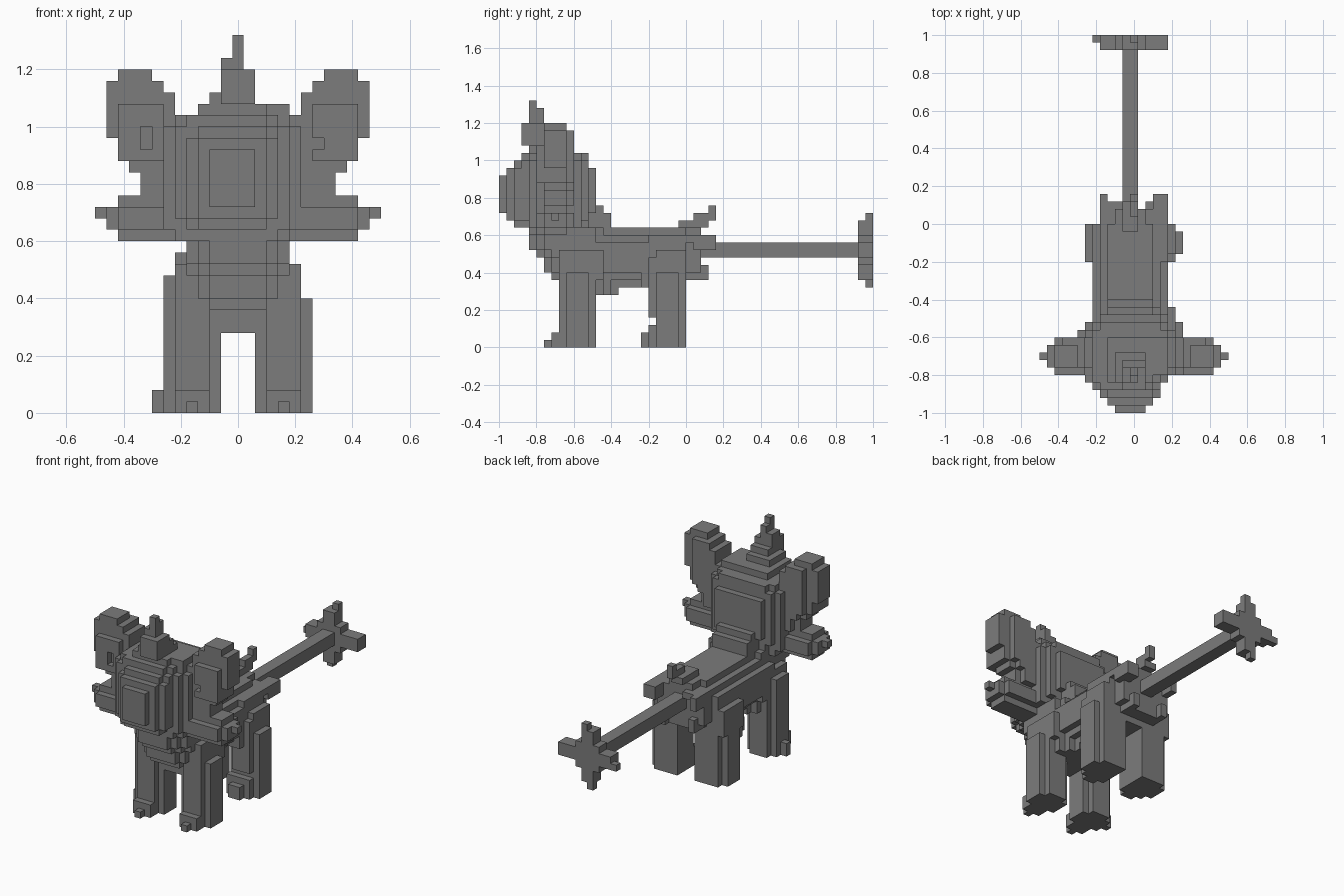
import bpy
import bmesh
from mathutils import Vector

S = 0.04                       # block size
taken = {}                     # cell -> part name, so parts never overlap

if "Cube" in bpy.data.objects:
    bpy.data.objects.remove(bpy.data.objects["Cube"])

grey = bpy.data.materials.new("stone_grey")
grey.use_nodes = True
colour = (0.2, 0.2, 0.2, 1)
grey.diffuse_color = colour
grey.node_tree.nodes["Principled BSDF"].inputs["Base Color"].default_value = colour


def index_range(lo, hi, offset):
    return range(round((lo + offset) / S), round((hi + offset) / S))


def span(x, y, z):
    """Cells inside a box, with their position in the box from -1 to 1."""
    ranges = [index_range(*x, 0.5), index_range(*y, 1), index_range(*z, 0)]
    unit = lambda i, r: (2 * (i - r.start) + 1) / len(r) - 1
    for i in ranges[0]:
        for j in ranges[1]:
            for k in ranges[2]:
                yield (i, j, k), [unit(c, r) for c, r in zip((i, j, k), ranges)]


def fill(part, x, y, z, axes="", power=2, limit=1.0):
    """Fill a box with blocks, rounded across the listed axes."""
    for cell, unit in span(x, y, z):
        if sum(abs(unit["xyz".index(a)]) ** power for a in axes) <= limit:
            taken.setdefault(cell, part)


def carve(x, y, z):
    for cell, _ in span(x, y, z):
        taken.pop(cell, None)


def flip(side, a, b):
    return (a, b) if side > 0 else (-b, -a)


# Head: slices that widen from the flat snout and close again at the back
for y0, y1, x0, x1, z0, z1 in ((-1, -.96, -.10, .06, .72, .92),
                               (-.96, -.92, -.14, .10, .68, .96),
                               (-.92, -.88, -.18, .14, .64, 1.0),
                               (-.88, -.84, -.22, .14, .64, 1.04),
                               (-.84, -.80, -.26, .18, .6, 1.04),
                               (-.80, -.56, -.26, .22, .6, 1.04),
                               (-.56, -.52, -.22, .18, .64, 1.04),
                               (-.52, -.48, -.18, .14, .72, .96)):
    fill("head", (x0, x1), (y0, y1), (z0, z1), "xz", 4, 1.15)
fill("head", (-.22, .22), (-.72, -.6), (.96, 1.04))
fill("head", (-.14, .18), (-.80, -.6), (1.04, 1.08), "xy", 4)

# Horn: stacked steps narrowing to a point
fill("horn", (-.14, .10), (-.84, -.64), (1.04, 1.08))
fill("horn", (-.10, .06), (-.84, -.68), (1.08, 1.12))
fill("horn", (-.06, .06), (-.88, -.72), (1.08, 1.16))
fill("horn", (-.06, .06), (-.88, -.76), (1.16, 1.2))
fill("horn", (-.06, .02), (-.84, -.76), (1.2, 1.24))
fill("horn", (-.02, .02), (-.84, -.76), (1.24, 1.28))
fill("horn", (-.02, .02), (-.84, -.80), (1.28, 1.32))

for side, name in ((1, "left"), (-1, "right")):
    # Ears: rows widening upward, with a thin outer rim and a raised front
    ear = name + "_ear"
    for z0, z1, x0, x1 in ((.76, .84, .18, .34), (.84, .88, .18, .38),
                           (.88, 1.04, .18, .42), (1.04, 1.12, .22, .42),
                           (1.12, 1.16, .26, .42)):
        fill(ear, flip(side, x0, x1), (-.76, -.64), (z0, z1))
        fill(ear, flip(side, x0, x1 - S), (-.64, -.6), (z0, z1))
    fill(ear, flip(side, .42, .46), (-.76, -.64), (.96, 1.16))
    fill(ear, flip(side, .30, .42), (-.76, -.64), (1.16, 1.2))
    fill(ear, flip(side, .26, .42), (-.80, -.76), (.88, 1.08))

    # Cheek tufts
    cheek = name + "_cheek"
    fill(cheek, flip(side, .14, .42), (-.80, -.6), (.6, .76), "yz", 2, 1.15)
    fill(cheek, flip(side, .42, .46), (-.76, -.64), (.64, .72))
    fill(cheek, flip(side, .46, .5), (-.72, -.68), (.68, .72))

    # Front leg with shoulder and stepped toes
    leg = name + "_front_leg"
    fill(leg, flip(side, .06, .26), (-.68, -.48), (0, .4), "xy", 4, 0.8)
    fill(leg, flip(side, .10, .22), (-.68, -.44), (.36, .52), "xy", 4, 1.2)
    fill(leg, flip(side, .10, .22), (-.72, -.68), (0, .08))
    fill(leg, flip(side, .14, .18), (-.76, -.72), (0, .04))

    # Hind leg with thigh and stepped toes
    leg = name + "_hind_leg"
    fill(leg, flip(side, .06, .22), (-.16, 0), (0, .52))
    fill(leg, flip(side, .22, .26), (-.16, -.04), (0, .4))
    fill(leg, flip(side, .10, .22), (-.20, -.16), (.16, .48))
    fill(leg, flip(side, .06, .22), (-.20, -.16), (0, .12))
    fill(leg, flip(side, .10, .18), (-.24, -.20), (0, .08))
    fill(leg, flip(side, .10, .18), (-.24, -.20), (.32, .48))

# Ear notches, uneven from side to side
carve((-.34, -.30), (-.80, -.76), (.92, 1.0))
carve((.26, .30), (-.80, -.76), (.92, .96))

# Outer toe and fuller shoulder and thigh on one side
fill("right_front_leg", (-.30, -.26), (-.60, -.56), (0, .08))
fill("right_front_leg", (-.26, -.22), (-.64, -.52), (.4, .48))
fill("right_hind_leg", (-.26, -.22), (-.20, 0), (.32, .48))

# Chest and neck, stepping back toward the belly
for z0, z1, y0, y1 in ((.28, .36, -.64, -.40), (.36, .40, -.72, -.40),
                       (.40, .48, -.76, -.40), (.48, .52, -.80, -.40),
                       (.52, .64, -.84, -.40)):
    fill("chest", (-.18, .18), (y0, y1), (z0, z1), "xy", 2.5, 1.05)
fill("neck", (-.14, .10), (-.6, -.40), (.64, .72), "xy", 3, 1.2)
fill("neck", (-.14, .10), (-.6, -.44), (.72, .76))

# Body: a long rounded barrel
fill("body", (-.22, .18), (-.56, .0), (.32, .64), "xz", 2.6, 1.02)
fill("body", (-.18, .14), (-.56, .0), (.56, .6))
fill("body", (-.10, .10), (-.48, -.36), (.28, .32))
fill("body", (-.18, .14), (0, .08), (.36, .64), "xz", 2.4, 1.0)

# Rump tufts around the tail root
fill("rump_tufts", (.10, .18), (-.20, .16), (.56, .6))
fill("rump_tufts", (.10, .18), (.04, .16), (.52, .56))
fill("rump_tufts", (-.18, -.14), (0, .16), (.52, .6))
fill("rump_tufts", (-.14, -.06), (.04, .12), (.56, .6))
for x in ((-.14, -.10), (.06, .10)):
    fill("rump_tufts", x, (.0, .12), (.36, .44))
fill("rump_tufts", (-.06, .02), (-.04, .12), (.64, .68))
fill("rump_tufts", (-.02, .02), (.04, .16), (.68, .72))
fill("rump_tufts", (-.02, .02), (.12, .16), (.72, .76))

# Tail: a straight rod ending in a four-pointed star
fill("tail", (-.06, .02), (.04, .92), (.48, .56))
fill("tail_star", (-.18, .18), (.92, 1), (.48, .56))
fill("tail_star", (-.06, .02), (.92, 1), (.36, .68))
fill("tail_star", (-.10, .06), (.92, 1), (.44, .6))
fill("tail_star", (-.22, -.18), (.96, 1), (.48, .52))
fill("tail_star", (-.06, -.02), (.96, 1), (.32, .36))
fill("tail_star", (-.02, .02), (.96, 1), (.68, .72))


def build(part):
    """Make one mesh from the outer faces of a part's blocks."""
    bm = bmesh.new()
    verts = {}
    for cell in (c for c, p in taken.items() if p == part):
        for axis in range(3):
            for step in (0, 1):
                beside = list(cell)
                beside[axis] += 2 * step - 1
                if tuple(beside) in taken:
                    continue
                b, c = (axis + 1) % 3, (axis + 2) % 3
                ring = []
                for db, dc in ((0, 0), (1, 0), (1, 1), (0, 1)):
                    corner = list(cell)
                    corner[axis] += step
                    corner[b] += db
                    corner[c] += dc
                    key = tuple(corner)
                    if key not in verts:
                        verts[key] = bm.verts.new(Vector(key) * S - Vector((.5, 1, 0)))
                    ring.append(verts[key])
                bm.faces.new(ring if step else ring[::-1])
    mesh = bpy.data.meshes.new(part)
    bm.to_mesh(mesh)
    bm.free()
    mesh.materials.append(grey)
    bpy.context.collection.objects.link(bpy.data.objects.new(part, mesh))


for part in dict.fromkeys(taken.values()):
    build(part)
